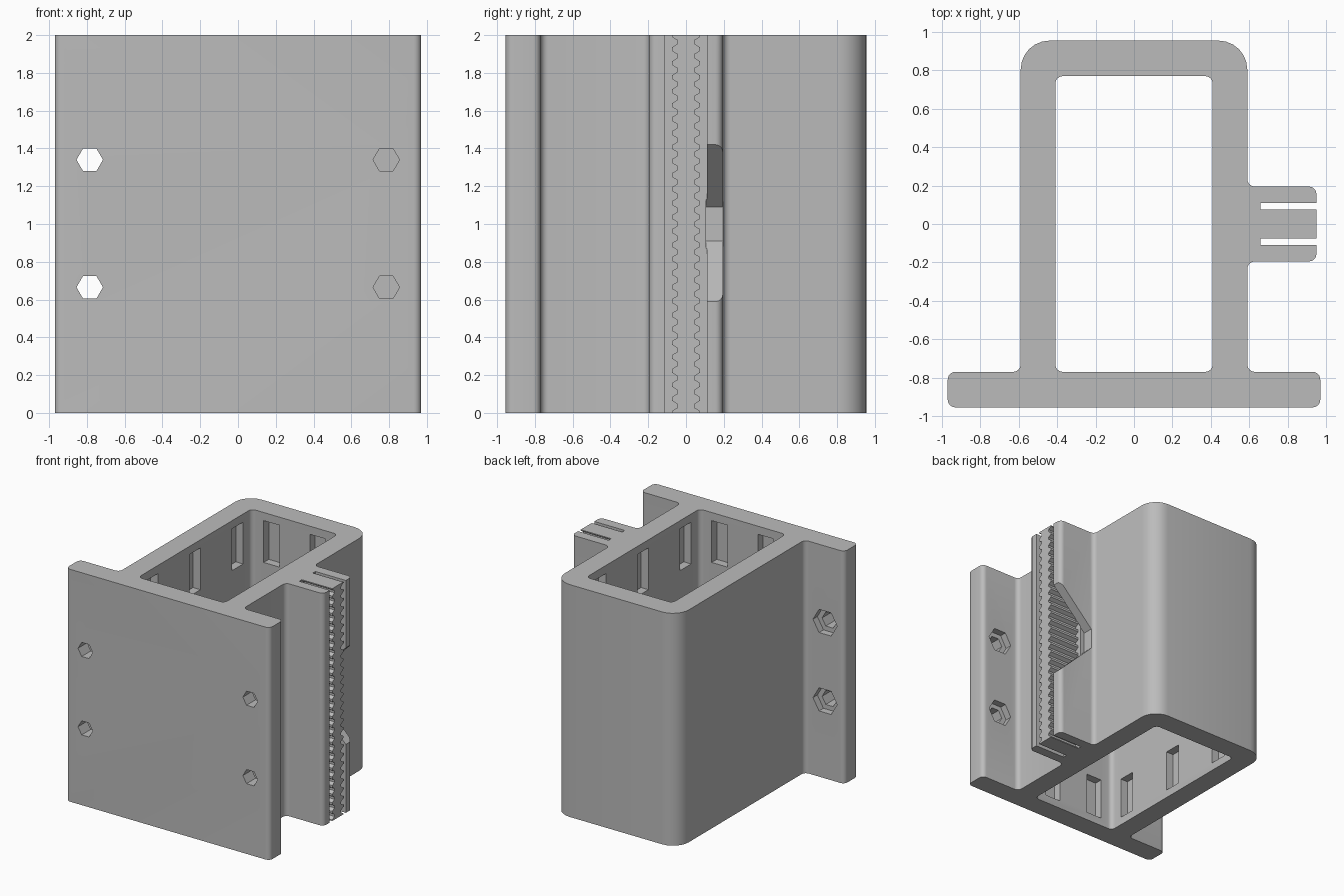
import bpy, bmesh, math
from mathutils import Vector

cube = bpy.data.objects.get("Cube")
if cube:
    bpy.data.objects.remove(cube, do_unlink=True)

grey = bpy.data.materials.new("plain_grey")
grey.use_nodes = True
colour = (0.5, 0.5, 0.5, 1)
grey.diffuse_color = colour
grey.node_tree.nodes["Principled BSDF"].inputs["Base Color"].default_value = colour


def rounded(corners, steps=6):
    """Turn (x, y, radius) corners into an outline with arcs."""
    out = []
    for i, (x, y, r) in enumerate(corners):
        p = Vector((x, y))
        if r == 0:
            out.append(p)
            continue
        a = (Vector(corners[i - 1][:2]) - p).normalized() * r
        b = (Vector(corners[(i + 1) % len(corners)][:2]) - p).normalized() * r
        for k in range(steps + 1):
            t = math.pi / 2 * k / steps
            out.append(p + a * (1 - math.sin(t)) + b * (1 - math.cos(t)))
    return out


def prism(name, outline, axis, low, high):
    """Extrude a 2D outline along one axis; the outline fills the other two."""
    bm = bmesh.new()
    verts = []
    for p in outline:
        co = list(p)
        co.insert(axis, low)
        verts.append(bm.verts.new(co))
    base = bm.faces.new(verts)
    top = bmesh.ops.extrude_face_region(bm, geom=[base])["geom"]
    move = Vector((0, 0, 0))
    move[axis] = high - low
    bmesh.ops.translate(bm, verts=[g for g in top if isinstance(g, bmesh.types.BMVert)], vec=move)
    bmesh.ops.recalc_face_normals(bm, faces=bm.faces)
    mesh = bpy.data.meshes.new(name)
    bm.to_mesh(mesh)
    bm.free()
    mesh.materials.append(grey)
    obj = bpy.data.objects.new(name, mesh)
    bpy.context.collection.objects.link(obj)
    return obj


def rect(u, v, half_u, half_v):
    return [(u - half_u, v - half_v), (u + half_u, v - half_v),
            (u + half_u, v + half_v), (u - half_u, v + half_v)]


def hexagon(u, v, r):
    return [(u + r * math.cos(math.pi * k / 3), v + r * math.sin(math.pi * k / 3)) for k in range(6)]


def cut(target, cutter):
    cutter.hide_render = True
    mod = target.modifiers.new("cut", 'BOOLEAN')
    mod.operation = 'DIFFERENCE'
    mod.solver = 'EXACT'
    mod.object = cutter
    bpy.context.view_layer.objects.active = target
    bpy.ops.object.modifier_apply(modifier=mod.name)
    bpy.data.objects.remove(cutter, do_unlink=True)


# Main body: mounting plate, tube and side rail with two slots
W, T, B, F = 0.97, 0.59, 0.955, -0.77
R, S, f = 0.95, 0.66, 0.04
outline = [
    (-W, -B, f), (W, -B, f), (W, F, f), (T, F, f),
    (T, -0.195, f), (R, -0.195, f), (R, -0.11, 0), (S, -0.11, 0),
    (S, 0.11, 0), (R, 0.11, 0), (R, 0.195, f), (T, 0.195, f),
    (T, B, 0.15), (-T, B, 0.15), (-T, F, f), (-W, F, f),
]
body = prism("bracket_body", rounded(outline), 2, 0, 2)

# Hollow core of the tube
I = 0.41
core = [(-I, F, f), (I, F, f), (I, -F, f), (-I, -F, f)]
cut(body, prism("core_cutter", rounded(core), 2, -0.1, 2.1))

# Shallow pockets near both ends of the inner walls
depth, half_w, half_h = 0.07, 0.075, 0.18
for z in (0.25, 1.75):
    for side in (-1, 1):
        for y in (-0.58, 0, 0.58):
            reach = sorted((side * (I - 0.05), side * (I + depth)))
            cut(body, prism("pocket_cutter", rect(y, z, half_w, half_h), 0, *reach))
        for x in (-0.22, 0.22):
            reach = sorted((side * (-F - 0.05), side * (-F + depth)))
            cut(body, prism("pocket_cutter", rect(x, z, half_w, half_h), 1, *reach))

# Hexagonal bolt holes with nut recesses behind
for x in (-0.785, 0.785):
    for z in (0.665, 1.34):
        cut(body, prism("bolt_cutter", hexagon(x, z, 0.07), 1, -1.1, -0.6))
        cut(body, prism("nut_cutter", hexagon(x, z, 0.115), 1, F - 0.06, -0.7))

# Tapered notch in the rear wall of the rail
notch = [(0.62, 0.91), (1.0, 0.54), (1.0, 1.47), (0.62, 1.09)]
cut(body, prism("notch_cutter", notch, 1, 0.105, 0.3))

# Toothed fin between the rail slots
teeth, per_tooth = 27, 8
wave = []
for k in range(teeth * per_tooth + 1):
    s = 1.5 * math.cos(math.tau * k / per_tooth)
    wave.append((0.06 + 0.015 * max(-1, min(1, s)), 2 * k / (teeth * per_tooth)))
fin = prism("toothed_fin", wave + [(-y, z) for y, z in reversed(wave)], 0, S, R)

# Smooth the rounded corners, keep the edges sharp
bpy.ops.object.select_all(action='DESELECT')
for obj in (body, fin):
    obj.select_set(True)
bpy.context.view_layer.objects.active = body
bpy.ops.object.shade_smooth_by_angle(angle=math.radians(30))
